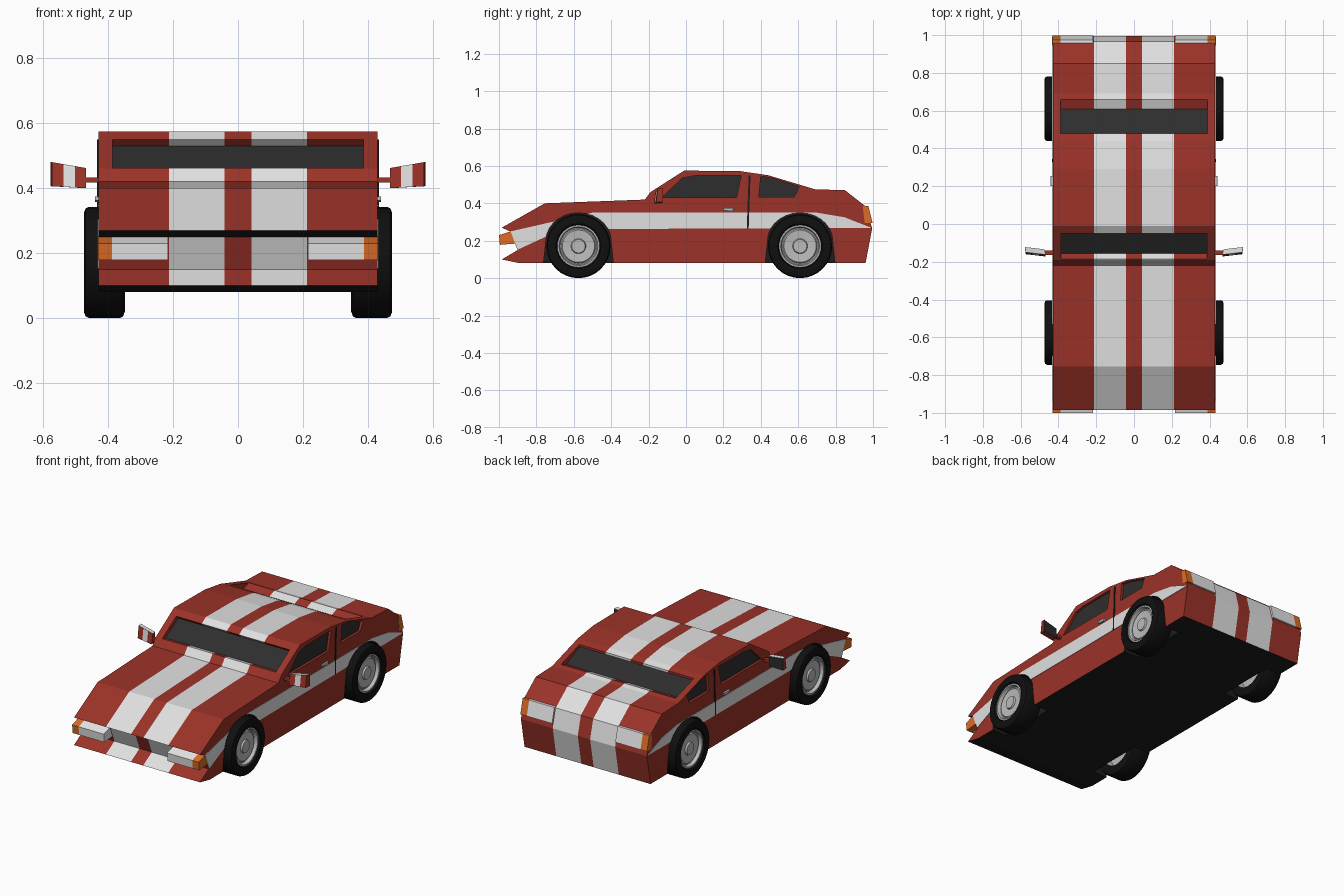
import bpy, bmesh, math
from mathutils import Vector

cube = bpy.data.objects.get("Cube")
if cube:
    bpy.data.objects.remove(cube)

# Palette: every object shares the same slot order
COLOURS = [
    ("red_paint", (0.33, 0.032, 0.021)),
    ("white_stripe", (0.75, 0.75, 0.75)),
    ("dark_glass", (0.027, 0.027, 0.027)),
    ("underside_black", (0.012, 0.012, 0.012)),
    ("tyre_black", (0.005, 0.005, 0.005)),
    ("rim_grey", (0.50, 0.50, 0.50)),
    ("lamp_white", (0.84, 0.84, 0.84)),
    ("indicator_orange", (0.72, 0.15, 0.02)),
]
RED, WHITE, GLASS, UNDER, TYRE, RIM, LAMP, ORANGE = range(len(COLOURS))
MATS = []
for name, rgb in COLOURS:
    m = bpy.data.materials.new(name)
    m.use_nodes = True
    m.diffuse_color = (*rgb, 1)
    m.node_tree.nodes["Principled BSDF"].inputs["Base Color"].default_value = (*rgb, 1)
    MATS.append(m)


def finish(name, bm):
    bmesh.ops.recalc_face_normals(bm, faces=bm.faces[:])
    me = bpy.data.meshes.new(name)
    bm.to_mesh(me)
    bm.free()
    for m in MATS:
        me.materials.append(m)
    ob = bpy.data.objects.new(name, me)
    bpy.context.scene.collection.objects.link(ob)
    return ob


def prism(name, pts, x0, x1, mat=RED, cap=None, edges={}):
    """Extrude a (y, z) outline from x0 to x1; edges maps outline edge to colour."""
    bm = bmesh.new()
    a = [bm.verts.new((x0, y, z)) for y, z in pts]
    b = [bm.verts.new((x1, y, z)) for y, z in pts]
    for ring in (a, b):
        bm.faces.new(ring).material_index = mat if cap is None else cap
    n = len(pts)
    for i in range(n):
        j = (i + 1) % n
        bm.faces.new((a[i], a[j], b[j], b[i])).material_index = edges.get(i, mat)
    return finish(name, bm)


def carve(ob, cutters):
    for c in cutters:
        mod = ob.modifiers.new("cut", "BOOLEAN")
        mod.operation = "DIFFERENCE"
        mod.solver = "EXACT"
        mod.object = c
    dg = bpy.context.evaluated_depsgraph_get()
    dg.update()
    me = bpy.data.meshes.new_from_object(ob.evaluated_get(dg))
    ob.modifiers.clear()
    ob.data = me


HALF = 0.43
AXLES = {"front": -0.575, "rear": 0.61}
RADIUS = 0.171

# Body shell from its side profile
body = prism("body", [
    (-0.985, 0.10), (-0.90, 0.15), (-0.94, 0.25), (-0.985, 0.27), (-0.755, 0.40),
    (-0.22, 0.42), (-0.19, 0.46), (-0.01, 0.575), (0.29, 0.572), (0.44, 0.55),
    (0.69, 0.475), (0.85, 0.47), (0.965, 0.38), (0.995, 0.265), (0.96, 0.08),
    (-0.89, 0.08)], -HALF, HALF)

# Wheel arch cutters
arches = []
for c in AXLES.values():
    arc = [(c - 0.174 * math.cos(t), RADIUS + 0.03 + 0.148 * math.sin(t))
           for t in [math.pi * i / 14 for i in range(15)]]
    outline = [(c - 0.195, 0.0)] + arc + [(c + 0.195, 0.0)]
    for s in (-1, 1):
        arches.append(prism("arch_cutter", outline, s * 0.33, s * 0.6, UNDER))

# Window recess cutters
windows = [
    prism("windscreen_cutter", [(-0.187, 0.463), (-0.155, 0.455), (-0.03, 0.53),
          (-0.05, 0.549), (-0.1, 0.64), (-0.26, 0.52)], -0.387, 0.387, edges={1: GLASS}),
    prism("rear_window_cutter", [(0.48, 0.60), (0.48, 0.525), (0.61, 0.465),
          (0.66, 0.484), (0.66, 0.60)], -0.39, 0.39, edges={1: GLASS}),
]
SIDE_WINDOWS = [
    [(-0.13, 0.43), (-0.02, 0.535), (0.05, 0.548), (0.295, 0.55), (0.27, 0.43)],
    [(0.39, 0.435), (0.40, 0.545), (0.46, 0.535), (0.605, 0.49), (0.58, 0.435)],
]
for outline in SIDE_WINDOWS:
    for s in (-1, 1):
        windows.append(prism("side_window_cutter", outline, s * 0.415, s * 0.5, cap=GLASS))
carve(body, arches + windows)

# Racing stripes and black underside
bm = bmesh.new()
bm.from_mesh(body.data)
for x in (-0.213, -0.042, 0.042, 0.213):
    bmesh.ops.bisect_plane(bm, geom=bm.verts[:] + bm.edges[:] + bm.faces[:],
                           plane_co=(x, 0, 0), plane_no=(1, 0, 0))
bm.normal_update()
for f in bm.faces:
    x = abs(f.calc_center_median().x)
    if f.material_index != RED or abs(f.normal.x) > 0.5:
        continue
    if f.normal.z < -0.85 and x < 0.41:
        f.material_index = UNDER
    elif 0.042 < x < 0.213:
        f.material_index = WHITE
bm.to_mesh(body.data)
bm.free()

# Side bands, door seams and handles
for s, side in ((1, "left"), (-1, "right")):
    band = prism(side + "_side_band", [
        (-0.938, 0.25), (-0.50, 0.35), (0.70, 0.35), (0.85, 0.325), (0.993, 0.268),
        (-0.40, 0.263), (-0.70, 0.245), (-0.90, 0.152)], s * 0.427, s * 0.433, WHITE)
    carve(band, arches)
    prism(side + "_door_seam", [(0.325, 0.265), (0.335, 0.265), (0.345, 0.55),
          (0.335, 0.55)], s * 0.427, s * 0.434, UNDER)
    prism(side + "_door_handle", [(0.20, 0.362), (0.25, 0.358), (0.255, 0.375),
          (0.20, 0.375)], s * 0.425, s * 0.441, RIM)

for c in arches + windows:
    bpy.data.objects.remove(c)

# Lamps at both ends
HEAD = [(-1.0, 0.23), (-0.93, 0.252), (-0.91, 0.185), (-0.995, 0.178)]
TAIL = [(0.945, 0.385), (0.975, 0.385), (0.998, 0.295), (0.955, 0.295)]
for s, side in ((1, "left"), (-1, "right")):
    for part, outline in (("headlamp", HEAD), ("tail_lamp", TAIL)):
        prism(f"{side}_{part}", outline, s * 0.216, s * 0.388, LAMP)
        prism(f"{side}_{part}_indicator", outline, s * 0.388, s * 0.432, ORANGE)

# Door mirrors: striped tapered housing on a short stalk
for s, side in ((1, "left"), (-1, "right")):
    bm = bmesh.new()
    rings = []
    for i in range(4):
        t = i / 3
        x, y = 0.468 + 0.105 * t, -0.15 + 0.012 * t
        lo, hi = 0.40 + 0.006 * t, 0.462 + 0.018 * t
        rings.append([bm.verts.new((s * (x + dx), y + dy, z)) for dx, dy, z in (
            (0, -0.022, lo), (0.005, 0.016, lo), (0.005, 0.016, hi), (0, -0.012, hi))])
    for i in range(3):
        a, b = rings[i], rings[i + 1]
        for k, mat in enumerate((RED, GLASS, WHITE, WHITE if i == 1 else RED)):
            n = (k + 1) % 4
            bm.faces.new((a[k], a[n], b[n], b[k])).material_index = mat
    for r in (rings[0], rings[-1]):
        bm.faces.new(r).material_index = RED
    finish(side + "_mirror", bm)
    prism(side + "_mirror_stalk", [(-0.165, 0.417), (-0.14, 0.417), (-0.14, 0.433),
          (-0.165, 0.433)], s * 0.42, s * 0.475)

# Wheels: one turned profile of (offset, radius, colour of the next strip)
WHEEL = [
    (0.046, 0.012, RIM), (0.046, 0.036, RIM), (0.036, 0.040, RIM), (0.040, 0.086, RIM),
    (0.032, 0.092, RIM), (0.032, 0.098, RIM), (0.052, 0.104, RIM), (0.052, 0.113, TYRE),
    (0.062, 0.120, TYRE), (0.063, 0.152, TYRE), (0.058, 0.166, TYRE), (0.048, RADIUS, TYRE),
    (-0.048, RADIUS, TYRE), (-0.058, 0.166, TYRE), (-0.063, 0.152, TYRE),
    (-0.062, 0.115, RIM), (-0.02, 0.105, RIM), (-0.02, 0.012, RIM)]
SEGMENTS = 32
for s, side in ((1, "left"), (-1, "right")):
    for end, c in AXLES.items():
        bm = bmesh.new()
        rings = []
        for off, r, _ in WHEEL:
            rings.append([bm.verts.new((s * (0.412 + off), c + r * math.cos(a),
                                        RADIUS + r * math.sin(a)))
                          for a in [math.tau * k / SEGMENTS for k in range(SEGMENTS)]])
        for i in range(len(rings) - 1):
            for k in range(SEGMENTS):
                n = (k + 1) % SEGMENTS
                f = bm.faces.new((rings[i][k], rings[i][n], rings[i + 1][n], rings[i + 1][k]))
                f.material_index = WHEEL[i][2]
        for r in (rings[0], rings[-1]):
            bm.faces.new(r).material_index = RIM
        wheel = finish(f"{end}_{side}_wheel", bm)
        bpy.ops.object.select_all(action="DESELECT")
        wheel.select_set(True)
        bpy.context.view_layer.objects.active = wheel
        bpy.ops.object.shade_smooth_by_angle(angle=math.radians(35))
